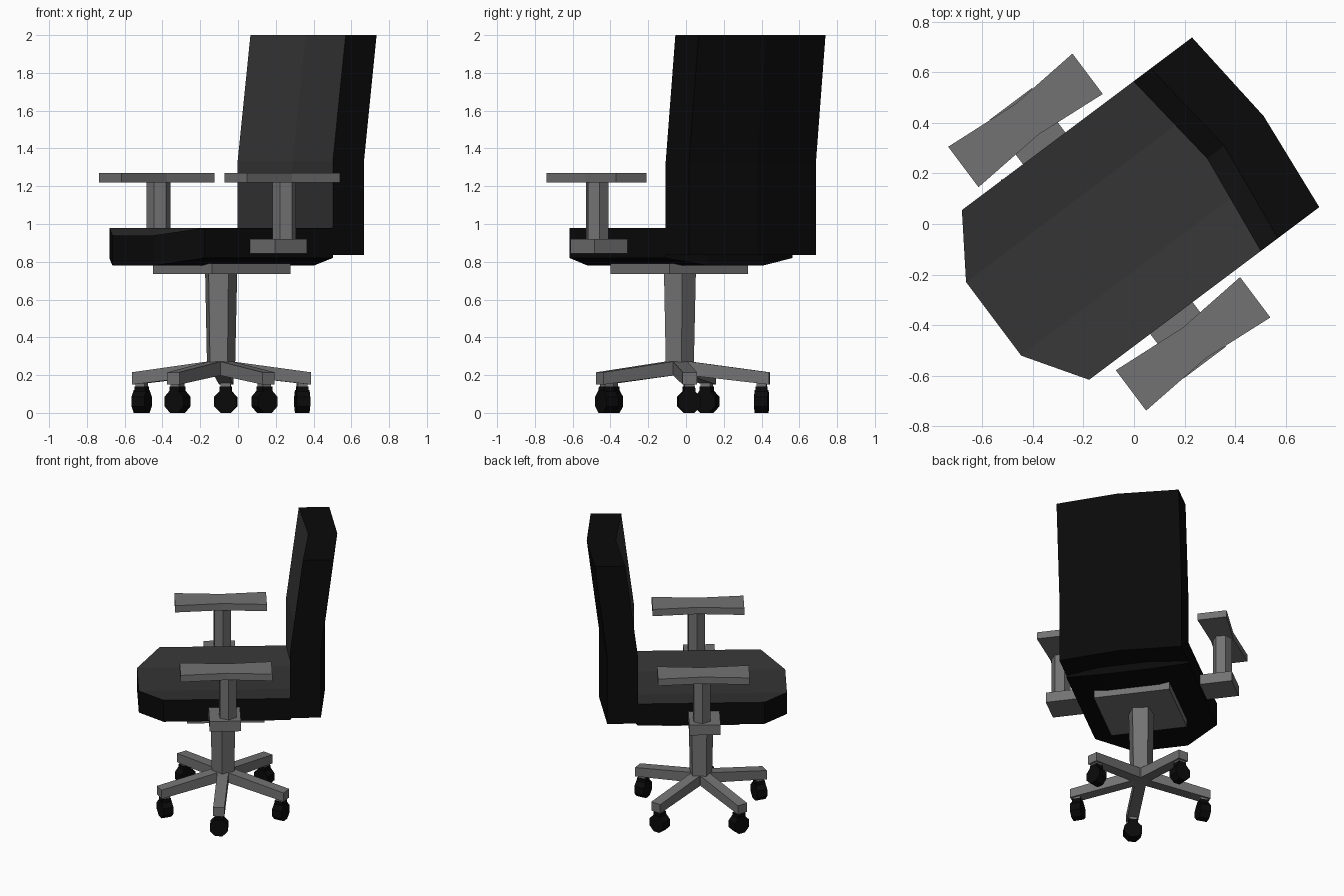
import bpy, bmesh, math
from mathutils import Vector

if "Cube" in bpy.data.objects:
    bpy.data.objects.remove(bpy.data.objects["Cube"])

# The chair is turned: local u runs to the back, local v to the sitter's right
U, V, MID = Vector((0.8, 0.6, 0)), Vector((0.6, -0.8, 0)), -0.033


def P(u, v, z):
    return U * u + V * (v + MID) + Vector((0, 0, z))


def material(name, c):
    m = bpy.data.materials.new(name)
    m.diffuse_color = (c, c, c, 1)
    m.use_nodes = True
    m.node_tree.nodes["Principled BSDF"].inputs["Base Color"].default_value = m.diffuse_color
    return m


BLACK = material("black", 0.003)
CUSHION = material("dark grey cushion", 0.035)
GREY = material("mid grey", 0.17)


def loft(name, rings, mats, accent=None):
    """Skin equal-sized rings and cap the ends; accent faces get material 1."""
    bm = bmesh.new()
    rows = [[bm.verts.new(p) for p in r] for r in rings]
    n = len(rows[0])
    for a, b in zip(rows, rows[1:]):
        for i in range(n):
            j = (i + 1) % n
            bm.faces.new((a[i], a[j], b[j], b[i]))
    bm.faces.new(rows[0])
    bm.faces.new(rows[-1])
    bmesh.ops.recalc_face_normals(bm, faces=bm.faces)
    bm.normal_update()
    if accent:
        for f in bm.faces:
            f.material_index = int(f.normal.dot(accent) > 0.6)
    me = bpy.data.meshes.new(name)
    bm.to_mesh(me)
    bm.free()
    for m in mats:
        me.materials.append(m)
    ob = bpy.data.objects.new(name, me)
    bpy.context.collection.objects.link(ob)
    return ob


def box(name, u0, u1, v0, v1, z0, z1, mat):
    return loft(name, [[P(u, v, z) for u, v in ((u0, v0), (u1, v0), (u1, v1), (u0, v1))]
                       for z in (z0, z1)], [mat])


def post(name, c, sides, turn, levels, mat):
    """Upright prism through (radius, z) levels."""
    return loft(name, [[Vector((c.x + r * math.cos(turn + math.tau * i / sides),
                                c.y + r * math.sin(turn + math.tau * i / sides), z))
                        for i in range(sides)] for r, z in levels], [mat])


# Dished seat, cut-off front corners
seat = []
for v, front, rear, lift in ((-0.42, -0.512, 0.337, 0.04), (-0.182, -0.67, 0.39, 0),
                             (0.182, -0.67, 0.39, 0), (0.42, -0.512, 0.337, 0.04)):
    seat.append([P(front, v, 0.94 + lift), P(rear, v, 0.94 + lift),
                 P(rear, v, 0.78 + lift), P(front, v, 0.78 + lift)])
loft("seat", seat, [BLACK, CUSHION], Vector((0, 0, 1)))

# Curved backrest, leaning above the kink
back = []
for v, f, r in ((-0.42, 0, 0), (0, 0.05, 0.04), (0.42, 0, 0)):
    back.append([P(0.337 + f, v, 0.835), P(0.337 + f, v, 1.33), P(0.422 + f, v, 2.0),
                 P(0.627 + r, v, 2.0), P(0.543 + r, v, 1.33), P(0.543 + r, v, 0.835)])
loft("backrest", back, [BLACK, CUSHION], -U)

# Armrests on both sides
for s, side in ((-1, "left"), (1, "right")):
    box(side + "_arm_bracket", -0.21, 0.0, s * 0.41, s * 0.64, 0.845, 0.92, GREY)
    post(side + "_arm_post", P(-0.086, s * 0.555, 0), 6, math.radians(10),
         ((0.064, 0.91), (0.064, 1.225)), GREY)
    pad = []
    for u, h in ((-0.405, 0.1), (-0.09, 0.076), (0.21, 0.1)):
        c = s * 0.553
        pad.append([P(u, c - h, 1.22), P(u, c + h, 1.22), P(u, c + h, 1.27), P(u, c - h, 1.27)])
    loft(side + "_arm_pad", pad, [GREY])

# Plate under the seat and the central column
box("seat_plate", -0.35, 0.171, -0.25, 0.27, 0.735, 0.79, GREY)
HUB = Vector((-0.093, -0.037, 0))
post("column", HUB, 5, math.radians(10), ((0.078, 0.2), (0.09, 0.74)), GREY)

# Five base legs with casters
for i, (x, y) in enumerate(((0.34, 0.015), (-0.065, 0.40), (-0.51, 0.11),
                            (-0.32, -0.395), (0.14, -0.42)), 1):
    c = Vector((x, y, 0))
    d = (c - HUB).normalized()
    t = Vector((-d.y, d.x, 0))
    tip = c + d * 0.042
    leg = [[o + t * w + Vector((0, 0, z)) for w, z in ((-0.038, lo), (0.038, lo), (0.038, hi), (-0.038, hi))]
           for o, lo, hi in ((HUB, 0.205, 0.28), (tip, 0.15, 0.215))]
    loft(f"base_leg_{i}", leg, [GREY])
    turn = math.atan2(d.y, d.x) + math.pi / 4
    post(f"caster_pin_{i}", c, 4, turn, ((0.037, 0.11), (0.037, 0.17)), GREY)
    post(f"caster_fork_{i}", c, 4, turn, ((0.045, 0.06), (0.043, 0.14)), BLACK)
    wheel = [[c + d * o + t * 0.064 * math.cos(a) + Vector((0, 0, 0.06 + 0.065 * math.sin(a)))
              for a in (math.tau * (k + 0.5) / 8 for k in range(8))] for o in (-0.036, 0.036)]
    loft(f"caster_wheel_{i}", wheel, [BLACK])
